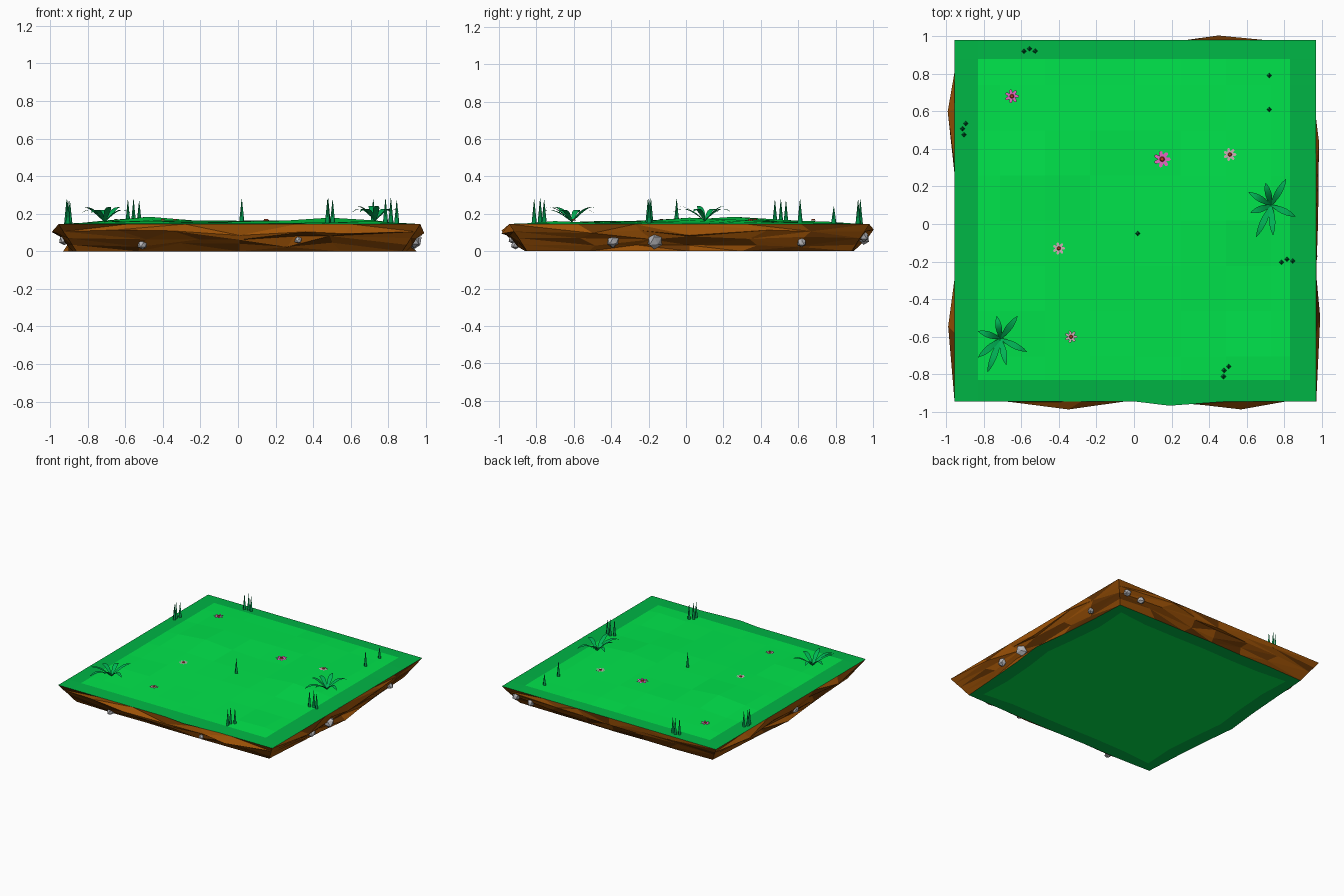
import bpy, bmesh, math, random
from mathutils import Vector, Matrix

random.seed(4)
if "Cube" in bpy.data.objects:
    bpy.data.objects.remove(bpy.data.objects["Cube"])


def material(name, r, g, b):
    m = bpy.data.materials.new(name)
    m.use_nodes = True
    m.diffuse_color = (r, g, b, 1)
    m.node_tree.nodes["Principled BSDF"].inputs["Base Color"].default_value = (r, g, b, 1)
    return m


GRASS = material("grass green", 0, .77, .07)
BORDER = material("border green", 0, .47, .06)
EARTH = material("earth brown", .34, .085, .002)
DARK = material("dark earth", .14, .036, .001)
STONE = material("stone grey", .45, .45, .47)
BLADE = material("blade green", 0, .30, .07)
FERN = material("fern green", 0, .45, .09)
PINK = material("pink", .85, .14, .58)
PALE = material("pale pink", .62, .42, .47)
CENTRE = material("flower centre red", .50, .06, .02)


def finish(name, bm, *mats, smooth=False):
    mesh = bpy.data.meshes.new(name)
    for f in bm.faces:
        f.smooth = smooth
    bm.to_mesh(mesh)
    bm.free()
    for m in mats:
        mesh.materials.append(m)
    ob = bpy.data.objects.new(name, mesh)
    bpy.context.collection.objects.link(ob)


MID = Vector((.0075, .0175, 0))
HALF = .9625
RIM = .145
INNER = [-.75, -.5, -.25, 0, .25, .5, .75]
XLINES = [-1, -.87] + INNER + [.855, 1]
YLINES = [-1, -.88] + INNER + [.895, 1]
# x, y, height, radius
HILLS = [(-.48, .25, .03, .2), (.5, .02, .02, .22)]


def ground(x, y):
    """Height of the gently rolling lawn."""
    u = max(abs(x - MID.x), abs(y - MID.y)) / HALF
    z = RIM + .013 * max(0, min(1, (1 - u) / .3))
    for hx, hy, h, r in HILLS:
        z += h * math.exp(-((x - hx) ** 2 + (y - hy) ** 2) / r ** 2)
    return z


# Lawn: a grid with a darker border ring
bm = bmesh.new()
grid = []
for j, v in enumerate(YLINES):
    row = []
    for i, u in enumerate(XLINES):
        x, y = MID.x + u * HALF, MID.y + v * HALF
        z = ground(x, y)
        if 1 < i < 9 and 1 < j < 9:
            z += random.uniform(-.006, .006)
        if j == 0 and i == 6:
            x, y = x - .06, y - .022
        row.append(bm.verts.new((x, y, z)))
    grid.append(row)
last = len(XLINES) - 2
for j in range(last + 1):
    for i in range(last + 1):
        f = bm.faces.new((grid[j][i], grid[j][i + 1], grid[j + 1][i + 1], grid[j + 1][i]))
        f.material_index = int(i in (0, last) or j in (0, last))
finish("lawn", bm, GRASS, BORDER)

# Earth sides: rings of points joined into long shards
SIDES = [Vector((0, -1, 0)), Vector((1, 0, 0)), Vector((0, 1, 0)), Vector((-1, 0, 0))]
STATIONS = [-1, -.62, -.3, 0, .32, .62]
# side, position along it, amount, width
BULGES = [(0, -.38, .055, .4), (0, .6, .05, .4), (1, -.55, .028, .12), (1, .45, .018, .2),
          (1, 0, .018, .15), (2, -.47, .032, .3), (3, -.62, .04, .2), (3, .6, .045, .22)]
# height, corner offset from the rim, swell between corners, share of the bulge
ROWS = [(0, -.095, 0, 0), (.035, -.072, .022, .2), (.07, -.05, .028, .6),
        (.105, -.025, .021, 1), (RIM, 0, 0, 0)]


def side_ring(level):
    z, base, swell, share = ROWS[level]
    pts = []
    for s, n in enumerate(SIDES):
        tangent = Vector((-n.y, n.x, 0))
        bulges = [b for b in BULGES if b[0] == s]
        stops = list(STATIONS)
        if share:
            stops = [t + random.uniform(-.1, .1) if t > -1 and t else t for t in stops]
        if share == 1:
            for b in bulges:
                k = min(range(1, len(stops)), key=lambda q: abs(stops[q] - b[1]))
                stops[k] = b[1]
        for t in stops:
            off, h = base, z
            if level == 0 and t > -1:
                off += random.uniform(0, .015)
                if n.x:
                    off += .07 * max(0, 1 - abs(t) / .7)
            if share and t > -1:
                off += swell + random.uniform(-.012, .003)
                h += random.uniform(-.012, .012)
                for b in bulges:
                    off += b[2] * share * max(0, 1 - abs(t - b[1]) / b[3])
            if share == 1 and t == 0:
                h = .085
            pts.append(MID + n * (HALF + off) + tangent * t * (HALF + base) + Vector((0, 0, h)))
    return pts


rings = [side_ring(k) for k in range(len(ROWS))]
bm = bmesh.new()
vrings = [[bm.verts.new(p) for p in ring] for ring in rings]
count = len(rings[0])
for low, high in zip(vrings, vrings[1:]):
    shade = .1 if high is vrings[-1] else .35
    for i in range(count):
        k = (i + 1) % count
        if random.random() < .5:
            tris = [(low[i], low[k], high[k]), (low[i], high[k], high[i])]
        else:
            tris = [(low[i], low[k], high[i]), (low[k], high[k], high[i])]
        for tri in tris:
            bm.faces.new(tri).material_index = int(random.random() < shade)
finish("earth_sides", bm, EARTH, DARK)

# Underside: flat panel with a darker rim
bm = bmesh.new()
panel = bm.faces.new([bm.verts.new(p) for p in reversed(rings[0])])
bm.normal_update()
rim = bmesh.ops.inset_region(bm, faces=[panel], thickness=.11, use_boundary=True)
for f in rim["faces"]:
    f.material_index = 1
finish("underside", bm, GRASS, BORDER)

# Stones set in the sides
STONES = [(-.51, -.91, .035, .026), (.32, -.93, .06, .02), (.935, -.39, .055, .035),
          (.935, -.17, .055, .042), (.935, .62, .045, .026), (.86, .95, .08, .03),
          (.73, .95, .065, .03), (-.925, -.08, .06, .03)]
for x, y, z, r in STONES:
    bm = bmesh.new()
    bmesh.ops.create_icosphere(bm, subdivisions=1, radius=r)
    for v in bm.verts:
        v.co = v.co * random.uniform(.85, 1.15) + Vector((x, y, z))
    finish("stone", bm, STONE)


# Upright grass blades
def blades(x, y, spots):
    bm = bmesh.new()
    for dx, dy, h in spots:
        base = ground(x + dx, y + dy) - .005
        bmesh.ops.create_cone(
            bm, cap_ends=False, segments=4, radius1=.014, radius2=.001, depth=h,
            matrix=Matrix.Translation((x + dx, y + dy, base + h / 2)))
    finish("grass_blades", bm, BLADE, smooth=True)


for x, y, turn in [(-.556, .92, 0), (-.9, .505, 1.4), (.815, -.2, .1), (.49, -.785, 1.1)]:
    spots = []
    for a, h in ((-.03, .13), (0, .135), (.03, .125)):
        side = .012 if a == 0 else 0
        spots.append((a * math.cos(turn) - side * math.sin(turn),
                      a * math.sin(turn) + side * math.cos(turn), h))
    blades(x, y, spots)
for x, y, h in [(.72, .79, .09), (.72, .61, .125), (.02, -.05, .125)]:
    blades(x, y, [(0, 0, h)])


# Ferns: arching tapered leaves
def fern(x, y, tips):
    bm = bmesh.new()
    base = ground(x, y)
    for k, (tx, ty) in enumerate(tips):
        d = Vector((tx - x, ty - y, 0))
        across = Vector((-d.y, d.x, 0)).normalized()
        rise = .08 if k % 2 else .065
        prev = None
        for i in range(8):
            t = i / 7
            p = Vector((x, y, base)) + d * t
            p.z += rise * math.sin(t * (1.75 if k % 2 else 2.3))
            w = .003 + .014 * math.sin(math.pi * t) if i < 7 else .0005
            cur = [bm.verts.new(p + across * w), bm.verts.new(p - across * w)]
            if prev:
                bm.faces.new((prev[1], cur[1], cur[0], prev[0]))
            prev = cur
    finish("fern", bm, FERN, smooth=True)


fern(-.71, -.61, [(-.73, -.49), (-.62, -.49), (-.57, -.68), (-.68, -.75),
                  (-.78, -.79), (-.83, -.71), (-.83, -.57)])
fern(.73, .1, [(.81, .24), (.70, .22), (.61, .17), (.62, .06), (.65, -.07), (.74, -.06), (.86, .04)])


# Flowers: a star of petals in one sheet round a small raised centre
def flower(x, y, r, mat):
    bm = bmesh.new()
    place = Vector((x, y, ground(x, y) + .008))
    outline = [(.45, -.2), (.85, -.2), (1, 0), (.85, .2)]
    hub = bm.verts.new(place)
    ring = []
    for k in range(7):
        turn = Matrix.Rotation(k * math.tau / 7, 3, 'Z')
        ring += [bm.verts.new(turn @ Vector((r * a, r * b, 0)) + place) for a, b in outline]
    for a, b in zip(ring, ring[1:] + ring[:1]):
        bm.faces.new((hub, a, b))
    petals = set(bm.faces)
    bmesh.ops.create_cone(bm, cap_ends=True, segments=8, radius1=r * .34, radius2=r * .2,
                          depth=.008, matrix=Matrix.Translation(place + Vector((0, 0, .002))))
    for f in bm.faces:
        f.material_index = int(f not in petals)
    finish("flower", bm, mat, CENTRE)


for x, y, r, mat in [(-.65, .68, .038, PINK), (.15, .345, .046, PINK), (.51, .37, .036, PALE),
                     (-.4, -.13, .034, PALE), (-.335, -.6, .034, PALE)]:
    flower(x, y, r, mat)
